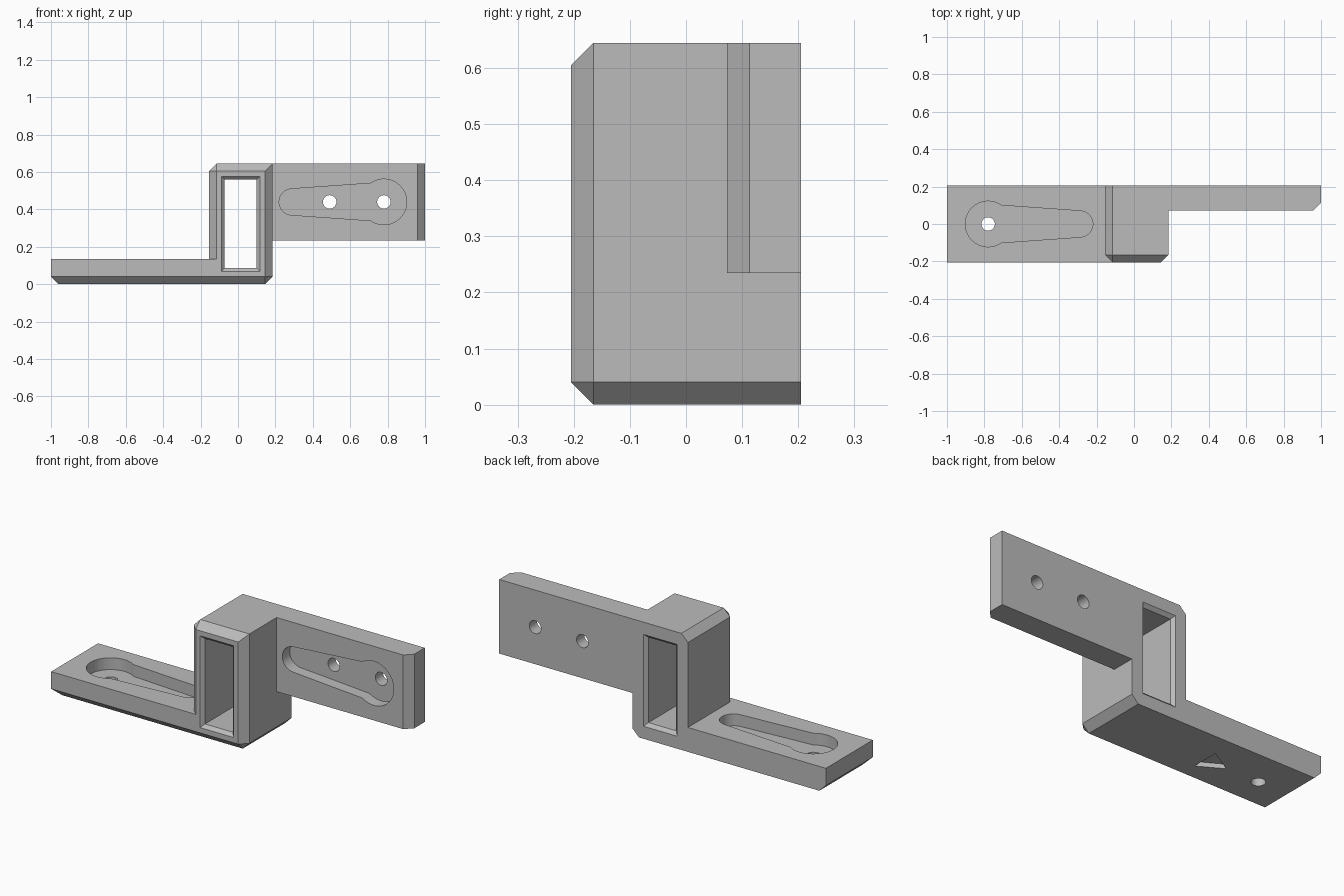
import bpy
import bmesh
from math import cos, sin, radians
from mathutils import Vector

if "Cube" in bpy.data.objects:
    bpy.data.objects.remove(bpy.data.objects["Cube"])

CHAMFER = 0.04
POCKET = 0.065

grey = bpy.data.materials.new("plain grey")
grey.use_nodes = True
colour = (0.5, 0.5, 0.5, 1)
grey.diffuse_color = colour
grey.node_tree.nodes["Principled BSDF"].inputs["Base Color"].default_value = colour


def make_object(name, bm):
    bmesh.ops.recalc_face_normals(bm, faces=bm.faces[:])
    mesh = bpy.data.meshes.new(name)
    bm.to_mesh(mesh)
    bm.free()
    mesh.materials.append(grey)
    obj = bpy.data.objects.new(name, mesh)
    bpy.context.collection.objects.link(obj)
    return obj


def block(name, low, high, chamfered):
    """Box whose edges, named by the signs of their side, are chamfered."""
    low, high = Vector(low), Vector(high)
    bm = bmesh.new()
    bmesh.ops.create_cube(bm, size=2)
    edges = [e for e in bm.edges
             if tuple(round(c) for c in (e.verts[0].co + e.verts[1].co) / 2) in chamfered]
    centre, half = (low + high) / 2, (high - low) / 2
    for v in bm.verts:
        v.co = centre + v.co * half
    bmesh.ops.bevel(bm, geom=edges, offset=CHAMFER, offset_type='OFFSET',
                    segments=1, affect='EDGES')
    return make_object(name, bm)


def loft(name, rings):
    """Closed solid through rings with equal point counts."""
    bm = bmesh.new()
    loops = [[bm.verts.new(p) for p in ring] for ring in rings]
    n = len(loops[0])
    for a, b in zip(loops, loops[1:]):
        for i in range(n):
            j = (i + 1) % n
            bm.faces.new((a[i], a[j], b[j], b[i]))
    bm.faces.new(loops[0])
    bm.faces.new(loops[-1])
    return make_object(name, bm)


def arc(u, radius, start, end, steps):
    angles = [radians(start + (end - start) * i / steps) for i in range(steps + 1)]
    return [(u + radius * cos(a), radius * sin(a)) for a in angles]


def combine(target, tool, operation):
    mod = target.modifiers.new(operation.lower(), 'BOOLEAN')
    mod.operation = operation
    mod.solver = 'EXACT'
    mod.object = tool
    bpy.context.view_layer.update()
    evaluated = target.evaluated_get(bpy.context.evaluated_depsgraph_get())
    result = bpy.data.meshes.new_from_object(evaluated)
    target.modifiers.clear()
    target.data = result
    bpy.data.objects.remove(tool)


# Solid parts: central sleeve, flat foot and upright wing
bracket = block("bracket", (-0.155, -0.205, 0), (0.185, 0.205, 0.645),
                {(0, -1, 1), (0, -1, -1), (1, -1, 0), (-1, -1, 0), (-1, 0, 1), (1, 0, -1)})
foot = block("foot_plate", (-1, -0.205, 0), (-0.1, 0.205, 0.135),
             {(0, -1, -1), (-1, 0, -1)})
wing = block("wing_plate", (0.1, 0.073, 0.235), (1, 0.205, 0.645), {(1, -1, 0)})
for part in (foot, wing):
    combine(bracket, part, 'UNION')

# Rectangular sleeve opening, flared at both ends
rings = []
for y, w, h in ((-0.215, 0.113, 0.264), (-0.187, 0.085, 0.236),
                (0.187, 0.085, 0.236), (0.215, 0.113, 0.264)):
    rings.append([(0.014 + sx * w, y, 0.323 + sz * h)
                  for sx, sz in ((-1, -1), (1, -1), (1, 1), (-1, 1))])
cutters = [loft("sleeve_opening", rings)]


# Mappings from slot coordinates onto the foot and the wing
def on_foot(u, v, depth):
    return (-0.78 + u, v, 0.135 - depth)


def on_wing(u, v, depth):
    return (0.78 - u, 0.073 + depth, 0.44 + v)


# Tapered keyhole pockets and screw holes
keyhole = arc(0, 0.122, 55, 305, 32) + arc(0.49, 0.07, -86, 86, 20)
for place, holes in ((on_foot, (0,)), (on_wing, (0, 0.29))):
    cutters.append(loft("pocket", [[place(u, v, d) for u, v in keyhole]
                                   for d in (-0.02, POCKET)]))
    for offset in holes:
        circle = arc(offset, 0.036, 0, 360, 32)[:-1]
        cutters.append(loft("screw_hole", [[place(u, v, d) for u, v in circle]
                                           for d in (0.04, 0.2)]))

# Shallow triangular recess under the foot
triangle = arc(0, 0.09, 60, 300, 2)
cutters.append(loft("triangle_recess", [[(-0.49 + u, v, z) for u, v in triangle]
                                        for z in (-0.02, 0.025)]))

for cutter in cutters:
    combine(bracket, cutter, 'DIFFERENCE')
